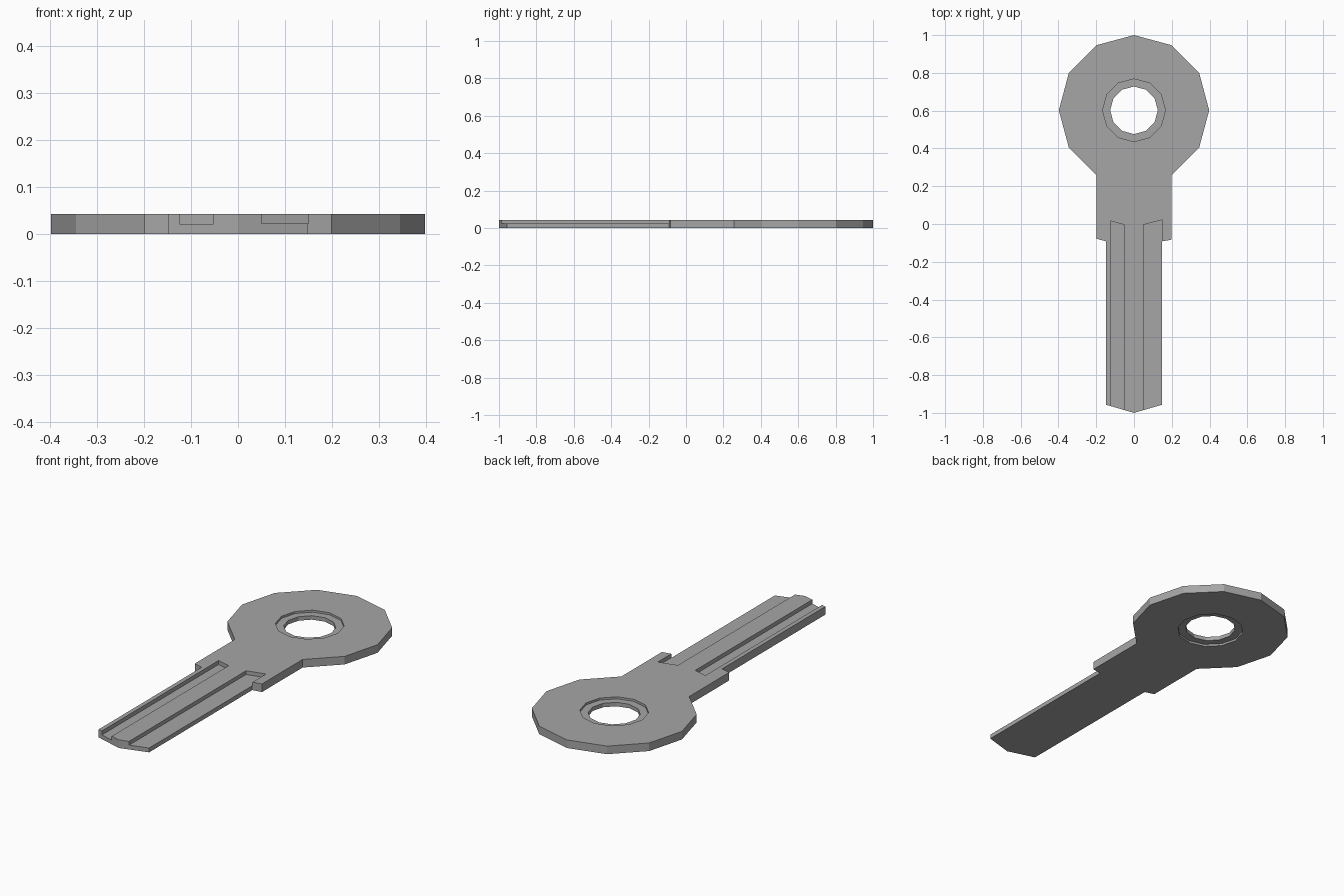
import bpy, bmesh
from math import sin, cos, radians

if "Cube" in bpy.data.objects:
    bpy.data.objects.remove(bpy.data.objects["Cube"])

THICK = 0.043
FLOOR = 0.022
BOW_Y = 0.602


def prism(name, pts, z0, z1):
    """Extrude a flat counter-clockwise outline from z0 to z1."""
    bm = bmesh.new()
    face = bm.faces.new([bm.verts.new((x, y, z0)) for x, y in pts])
    ext = bmesh.ops.extrude_face_region(bm, geom=[face])
    top = [g for g in ext["geom"] if isinstance(g, bmesh.types.BMVert)]
    bmesh.ops.translate(bm, verts=top, vec=(0, 0, z1 - z0))
    bmesh.ops.recalc_face_normals(bm, faces=bm.faces)
    mesh = bpy.data.meshes.new(name)
    bm.to_mesh(mesh)
    bm.free()
    obj = bpy.data.objects.new(name, mesh)
    bpy.context.collection.objects.link(obj)
    return obj


def arc(radius, start, count):
    """Points of a twelve-sided circle around the bow centre."""
    return [(radius * cos(radians(start + 30 * i)),
             BOW_Y + radius * sin(radians(start + 30 * i))) for i in range(count)]


def cut(target, name, pts, z0, z1):
    cutter = prism(name, pts, z0, z1)
    cutter.hide_render = True
    mod = target.modifiers.new(name, "BOOLEAN")
    mod.operation = "DIFFERENCE"
    mod.solver = "EXACT"
    mod.object = cutter
    bpy.context.view_layer.objects.active = target
    bpy.ops.object.modifier_apply(modifier=mod.name)
    bpy.data.objects.remove(cutter)


# Key blank: twelve-sided bow, neck, shoulders and blade with a pointed tip
blade = [(-0.199, -0.078), (-0.148, -0.092), (-0.148, -0.957), (0, -1.0),
         (0.148, -0.957), (0.148, -0.092), (0.199, -0.083)]
key = prism("key", blade + arc(0.398, -60, 11), 0, THICK)

# Ring hole with a shallow step on both faces
cut(key, "ring_hole", arc(0.126, 0, 12), -0.1, 0.1)
step = arc(0.166, 0, 12)
cut(key, "top_step", step, THICK - 0.011, 0.1)
cut(key, "bottom_step", step, -0.1, 0.011)

# Blade grooves: left channel and open right ledge, both with slanted ends
cut(key, "left_groove", [(-0.125, -1.1), (-0.052, -1.1), (-0.052, -0.004), (-0.125, 0.016)],
    FLOOR, 0.1)
cut(key, "right_groove", [(0.05, -1.1), (0.15, -1.1), (0.15, 0.022), (0.05, -0.004)],
    FLOOR + 0.001, 0.1)

# Dark grey metal
metal = bpy.data.materials.new("grey_metal")
metal.diffuse_color = (0.38, 0.38, 0.38, 1)
metal.use_nodes = True
metal.node_tree.nodes["Principled BSDF"].inputs["Base Color"].default_value = metal.diffuse_color
key.data.materials.clear()
key.data.materials.append(metal)
